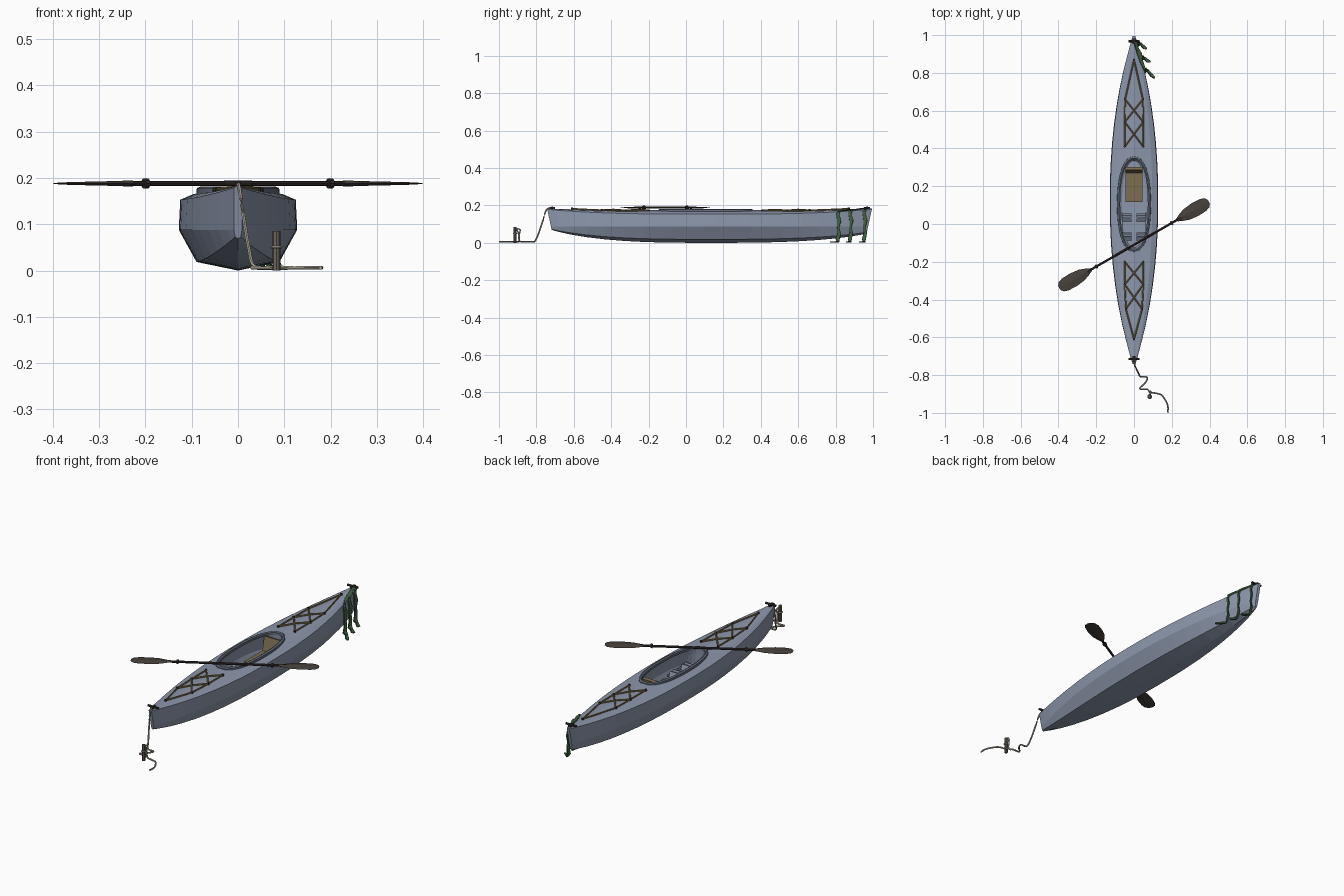
import bpy, bmesh, math
from mathutils import Vector, Matrix

if "Cube" in bpy.data.objects:
    bpy.data.objects.remove(bpy.data.objects["Cube"])

def mat(name, r, g, b):
    m = bpy.data.materials.new(name)
    m.diffuse_color = (r, g, b, 1)
    m.use_nodes = True
    m.node_tree.nodes["Principled BSDF"].inputs["Base Color"].default_value = m.diffuse_color
    return m

HULL = mat("blue_grey_hull", 0.265, 0.31, 0.41)
RIM = mat("dark_grey_rim", 0.125, 0.148, 0.195)
SEAT = mat("tan_seat", 0.20, 0.155, 0.085)
CORD = mat("ochre_cord", 0.23, 0.165, 0.065)
BLADE = mat("brown_blade", 0.064, 0.053, 0.045)
DARK = mat("dark_brown", 0.035, 0.027, 0.025)
ROPE = mat("beige_rope", 0.40, 0.37, 0.31)
STAKE = mat("grey_brown_stake", 0.15, 0.125, 0.11)
WEED = mat("green_weed", 0.05, 0.11, 0.05)

def finish(name, bm, m, smooth=False):
    bmesh.ops.remove_doubles(bm, verts=bm.verts, dist=1e-5)
    bmesh.ops.recalc_face_normals(bm, faces=bm.faces)
    me = bpy.data.meshes.new(name)
    bm.to_mesh(me)
    bm.free()
    o = bpy.data.objects.new(name, me)
    bpy.context.collection.objects.link(o)
    me.materials.append(m)
    if smooth:
        bpy.context.view_layer.objects.active = o
        o.select_set(True)
        bpy.ops.object.shade_smooth_by_angle()
        o.select_set(False)
    return o

def loft(name, rings, m, closed=True, caps=True, smooth=False):
    bm = bmesh.new()
    vs = [[bm.verts.new(p) for p in r] for r in rings]
    n = len(rings[0])
    for a, b in zip(vs, vs[1:]):
        for i in range(n if closed else n - 1):
            j = (i + 1) % n
            bm.faces.new((a[i], a[j], b[j], b[i]))
    if caps:
        bm.faces.new(vs[0])
        bm.faces.new(vs[-1])
    return finish(name, bm, m, smooth)

def tube(name, pts, r, m, sides=6, curved=False):
    """Round sweep along a path, optionally through a smoothed spline."""
    P = [Vector(p) for p in pts]
    if curved:
        Q = [P[0]] + P + [P[-1]]
        out = []
        for i in range(1, len(Q) - 2):
            a, b, c, d = Q[i - 1:i + 3]
            for k in range(5):
                t = k / 5
                out.append(0.5 * (2*b + (c-a)*t + (2*a-5*b+4*c-d)*t*t + (3*b-a-3*c+d)*t**3))
        P = out + [P[-1]]
    rings = []
    for i, p in enumerate(P):
        d = (P[min(i + 1, len(P) - 1)] - P[max(i - 1, 0)]).normalized()
        u = d.cross(Vector((0, 0, 1)) if abs(d.z) < 0.95 else Vector((0, 1, 0))).normalized()
        v = d.cross(u)
        rings.append([p + r * (u * math.cos(q) + v * math.sin(q))
                      for q in (2 * math.pi * k / sides for k in range(sides))])
    return loft(name, rings, m, smooth=True)

def box(name, c, size, m, rx=0):
    bm = bmesh.new()
    bmesh.ops.create_cube(bm, size=1, matrix=Matrix.Translation(c) @ Matrix.Rotation(rx, 4, 'X')
                          @ Matrix.Diagonal((*size, 1)))
    return finish(name, bm, m)

# --- hull and deck shape rules
MID, HALF = 0.125, 0.872
CY, CL, CW = 0.105, 0.24, 0.077           # cockpit centre, half length, half width
def tt(y): return (y - MID) / HALF
def width(y): return 0.007 + 0.121 * max(0, 1 - abs(tt(y)) ** 2.2)
def sheer(y): return 0.153 + 0.026 * abs(tt(y)) ** 3
def crown(y): return 0.004 + 0.018 * width(y) / 0.127
def deck_z(x, y):
    f = abs(x) / (0.975 * width(y))
    return sheer(y) + crown(y) * (1 - 0.4 * f / 0.75 if f < 0.75 else 0.6 * (1 - f) / 0.25)
def hole(y): return CW * max(0, 1 - abs((y - CY) / CL) ** 2.3) ** (1 / 2.3)

def half_section(y):
    w, t = width(y), tt(y)
    k = (0.07 if t < 0 else 0.05) * abs(t) ** 3
    h = hole(y)
    pts = [(0, k), (0.7 * w, k + 0.21 * (0.088 - k)), (w, 0.088), (0.975 * w, sheer(y)),
           (0.75 * w, deck_z(0.75 * w, y)), (h, deck_z(h, y))]
    rake = math.copysign(0.025 * abs(t) ** 10, t)
    return [(x, y + rake * (z - 0.18) / 0.11, z) for x, z in pts]

ys = [-0.742, -0.69, -0.62, -0.53, -0.43, -0.33, -0.22]
ys += [CY - CL * math.cos(math.pi * i / 16) for i in range(17)]
ys += [0.43, 0.52, 0.62, 0.71, 0.80, 0.88, 0.95, 0.994]
bm = bmesh.new()
for s in (1, -1):
    rows = [[bm.verts.new((s * x, y, z)) for x, y, z in half_section(v)] for v in ys]
    for a, b in zip(rows, rows[1:]):
        for i in range(5):
            bm.faces.new((a[i], a[i + 1], b[i + 1], b[i]))
    bm.faces.new(rows[0])
    bm.faces.new(rows[-1])
finish("hull", bm, HULL)

# --- cockpit tub and coaming
def oval(off, z, sx=1.0):
    ring = []
    for i in range(40):
        a = 2 * math.pi * i / 40
        c, s = math.cos(a), math.sin(a)
        e = 2 / 2.3
        ring.append(((CW + off) * sx * math.copysign(abs(c) ** e, c),
                     CY + (CL + off) * math.copysign(abs(s) ** e, s), z))
    return ring
loft("cockpit_tub", [oval(0, 0.172), oval(0.002, 0.14, 1.1), oval(0.004, 0.09, 1.2),
                     oval(0, 0.06, 1.1), oval(-0.01, 0.048, 0.95)], HULL, caps=False)
loft("cockpit_floor", [oval(-0.01, 0.048, 0.95), oval(-0.06, 0.044, 0.8)], HULL, caps=True)
loft("coaming", [oval(-0.004, 0.166), oval(-0.004, 0.178), oval(0.003, 0.182), oval(0.012, 0.178),
                 oval(0.013, 0.163), oval(-0.004, 0.166)], RIM, caps=False, smooth=True)

# --- seat and foot braces
box("seat", (0, 0.20, 0.085), (0.092, 0.165, 0.03), SEAT)
box("seat_back", (0, 0.285, 0.125), (0.092, 0.016, 0.09), SEAT, rx=-0.22)
for s in (-1, 1):
    for i, y in enumerate((-0.08, -0.055, 0.02, 0.045)):
        box(f"foot_brace_{i}_{s}", (s * 0.038, y, 0.09), (0.05, 0.012, 0.03), HULL, rx=0.3)
    box(f"brace_rail_{s}", (s * 0.066, -0.015, 0.085), (0.008, 0.15, 0.012), HULL)

# --- deck cords with fasteners, front and rear
def cord(name, a, b):
    pts = []
    for k in range(7):
        x, y = (a[j] + (b[j] - a[j]) * k / 6 for j in (0, 1))
        pts.append((x, y, deck_z(x, y) + 0.004))
    tube(name, pts, 0.004, CORD, 6)
for end, (y0, y1, y2, y3) in {"front": (-0.2, -0.32, -0.45, -0.61), "rear": (0.41, 0.54, 0.66, 0.87)}.items():
    n2 = 0.043 if end == "front" else 0.047
    for s in (-1, 1):
        A, B, C, D = (s * 0.049, y0), (s * 0.049, y1), (s * n2, y2), (0, y3)
        Bo, Co = (-B[0], y1), (-C[0], y2)
        for i, (p, q) in enumerate(((A, B), (A, Bo), (B, C), (B, Co), (C, D))):
            cord(f"{end}_cord_{i}_{s}", p, q)
        for i, (x, y) in enumerate((A, B, C, D)):
            z = deck_z(x, y)
            tube(f"{end}_fastener_{i}_{s}", [(x, y, z - 0.003), (x, y, z + 0.009)], 0.006, DARK, 8)

# --- carry handles
for name, y in (("bow", -0.715), ("stern", 0.968)):
    z = deck_z(0, y)
    tube(name + "_handle", [(-0.03, y, z + 0.006), (0.03, y, z + 0.006)], 0.006, DARK, 8)
    box(name + "_handle_strap", (0, y, z + 0.003), (0.014, 0.03, 0.012), DARK)

# --- paddle, built along its own axis then turned
TURN = Matrix.Translation((0, -0.11, 0.188)) @ Matrix.Rotation(math.radians(30), 4, 'Z')
def on(r, x=0, z=0): return TURN @ Vector((r, x, z))
tube("paddle_shaft", [on(-0.29), on(0.29)], 0.006, DARK, 10)
prof = ((0.262, 0.008), (0.285, 0.019), (0.32, 0.032), (0.37, 0.038), (0.42, 0.036), (0.445, 0.028), (0.457, 0.012))
for s in (-1, 1):
    tube(f"drip_ring_{s}", [on(s * 0.225), on(s * 0.235)], 0.011, DARK, 10)
    loft(f"paddle_blade_{s}", [[on(s * r, -w), on(s * r, 0, -h), on(s * r, w), on(s * r, 0, h)]
         for (r, w), h in zip(prof, (.006, .006, .005, .004, .003, .002, .001))], BLADE)

# --- mooring rope and stake
tube("mooring_rope", [(0, -0.715, 0.186), (0.003, -0.745, 0.178), (0.013, -0.768, 0.11), (0.024, -0.79, 0.045),
     (0.035, -0.808, 0.009), (0.07, -0.812, 0.006), (0.06, -0.84, 0.006), (0.03, -0.872, 0.006),
     (0.07, -0.875, 0.006), (0.083, -0.892, 0.012), (0.085, -0.895, 0.05), (0.085, -0.905, 0.073),
     (0.088, -0.887, 0.07), (0.085, -0.89, 0.05), (0.09, -0.893, 0.012), (0.11, -0.895, 0.006),
     (0.145, -0.905, 0.006), (0.17, -0.94, 0.006), (0.18, -0.97, 0.006), (0.178, -0.999, 0.006)], 0.0042, ROPE, 6, True)
tube("stake", [(0.083, -0.914, 0), (0.083, -0.914, 0.085)], 0.0085, STAKE, 8)
ring = [(0.083 + 0.01 * math.cos(k * math.pi / 6), -0.914 + 0.01 * math.sin(k * math.pi / 6), 0.05)
        for k in range(13)]
tube("stake_wrap", ring, 0.003, ROPE, 5)

# --- weed strands draped over the stern
def weed(name, pts, w, axis):
    rings = []
    for i, p in enumerate(pts):
        p, a = Vector(p), Vector(axis)
        ww = w * (0.6 + 0.5 * ((i * 7) % 3) / 2) * (0.4 if i == len(pts) - 1 else 1)
        p.y += 0.004 * (-1) ** i
        n = Vector((0.003, 0, 0.003))
        rings.append([p - a * ww + n, p + a * ww + n, p + a * ww - n, p - a * ww - n])
    loft(name, rings, WEED)
for i, (y, ex, ey) in enumerate(((0.955, 0.065, 0.925), (0.88, 0.085, 0.855), (0.815, 0.108, 0.77))):
    z, x = sheer(y), width(y) + 0.003
    weed(f"weed_deck_{i}", [(0.002, 0.972, 0.188), (x * 0.35, 0.972 + (y - 0.972) * 0.4, z + 0.012),
         (x * 0.7, 0.972 + (y - 0.972) * 0.8, z + 0.007), (x, y, z + 0.002)], 0.008, (0.9, 0.3, 0))
    weed(f"weed_strand_{i}", [(x - 0.006, y, z + 0.003), (x, y, z - 0.015), (x + 0.002, y, 0.12), (x + 0.003, y + 0.003, 0.085),
         (x + 0.002, y, 0.05), (x + 0.004, y, 0.02), (x + 0.012, y - 0.005, 0.006),
         ((x + ex) / 2 + 0.008, (y + ey) / 2, 0.004), (ex, ey, 0.004)], 0.010, (0.25, 0.95, 0))
